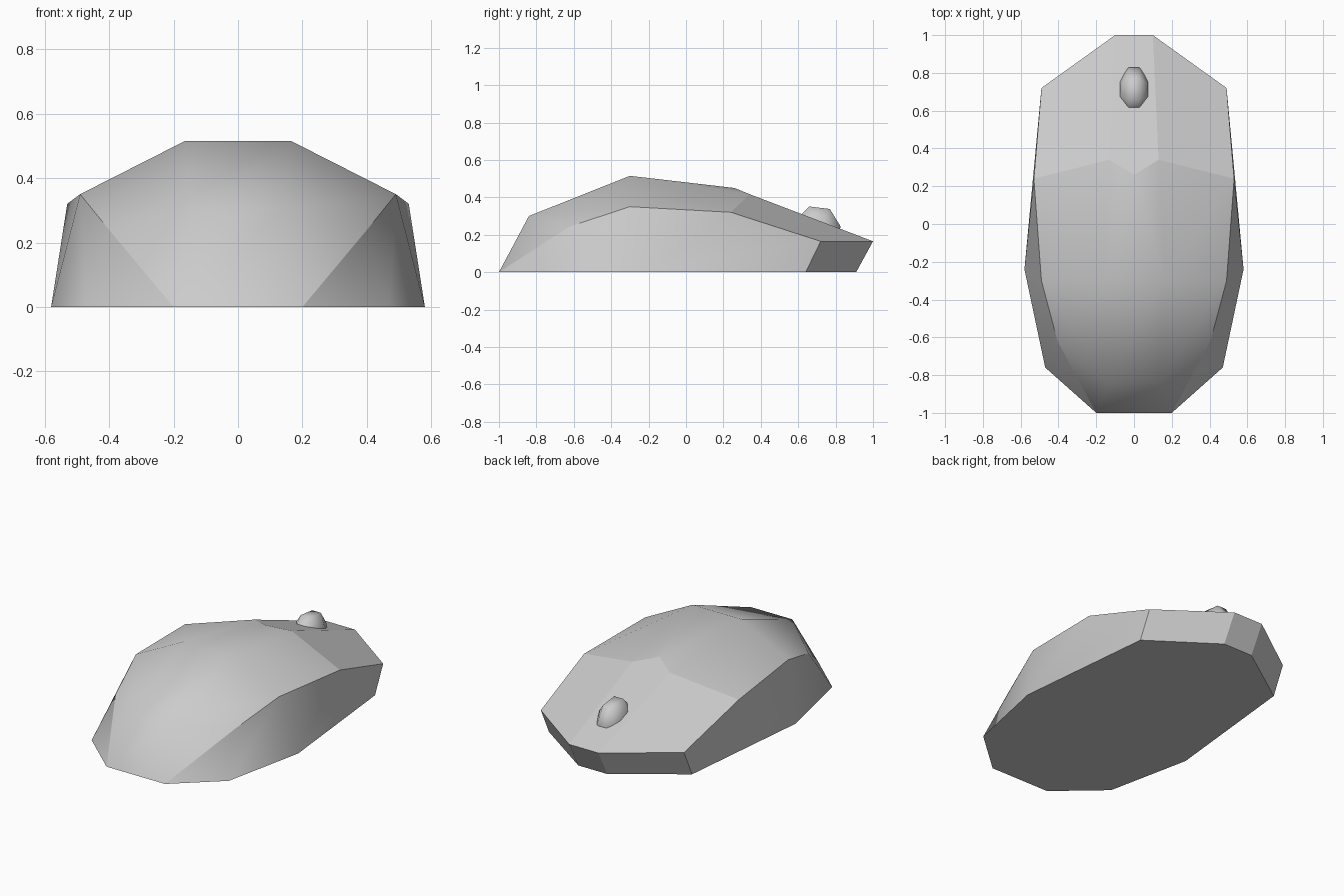
import bpy, bmesh, math
from mathutils import Vector

cube = bpy.data.objects.get("Cube")
if cube:
    bpy.data.objects.remove(cube)

GREY = (0.6, 0.6, 0.6, 1.0)
grey = bpy.data.materials.new("light_grey")
grey.use_nodes = True
grey.diffuse_color = GREY
grey.node_tree.nodes["Principled BSDF"].inputs["Base Color"].default_value = GREY

# Corner points of the left half; a leading "-" in a face means the mirrored point
POINTS = {
    # floor outline, heel to nose
    "heel": (0.20, -1.00, 0), "hip": (0.47, -0.76, 0), "waist": (0.58, -0.24, 0),
    "cheek": (0.49, 0.64, 0), "chin": (0.10, 0.91, 0),
    # ridge between top and side
    "ridge_back": (0.405, -0.62, 0.245), "ridge_mid": (0.49, -0.30, 0.35),
    "ridge_front": (0.53, 0.24, 0.32), "lip_side": (0.49, 0.72, 0.165),
    "lip": (0.10, 1.00, 0.165),
    # crown of the shell
    "crown_back": (0.14, -0.84, 0.30), "crown": (0.165, -0.30, 0.515),
    "button_rear": (0.13, 0.34, 0.417), "peak": (0, 0.26, 0.45),
}


def corner(name):
    x, y, z = POINTS[name.lstrip("-")]
    return Vector((-x if name.startswith("-") else x, y, z))


def flip(name):
    return name[1:] if name.startswith("-") else "-" + name


def finish(bm, name, smooth):
    for face in bm.faces:
        face.smooth = smooth
    mesh = bpy.data.meshes.new(name)
    bm.to_mesh(mesh)
    bm.free()
    mesh.materials.append(grey)
    obj = bpy.data.objects.new(name, mesh)
    bpy.context.collection.objects.link(obj)
    return obj


def panel(name, paired="", middle="", smooth=False):
    """Faces written as point names; paired faces are repeated on the other side."""
    faces = [f.split() for f in paired.split(",") if f.strip()]
    faces += [[flip(p) for p in f] for f in faces]
    faces += [f.split() for f in middle.split(",") if f.strip()]
    bm = bmesh.new()
    inside = Vector((0, 0, 0.15))
    for names in faces:
        face = bm.faces.new([bm.verts.new(corner(p)) for p in names])
        face.normal_update()
        if face.normal.dot(face.calc_center_median() - inside) < 0:
            face.normal_flip()
    bmesh.ops.remove_doubles(bm, verts=bm.verts, dist=0.0001)
    return finish(bm, name, smooth)


# Rounded palm shell
panel("palm_shell",
      paired="crown_back heel ridge_back, crown_back ridge_back ridge_mid crown,"
             "crown ridge_mid ridge_front button_rear, crown button_rear peak",
      middle="-heel heel crown_back -crown_back, -crown_back crown_back crown -crown,"
             "-crown crown peak",
      smooth=True)

# Curved side grips
panel("side_grips",
      paired="heel hip ridge_back, hip waist ridge_mid ridge_back,"
             "waist ridge_front ridge_mid, waist cheek lip_side ridge_front",
      smooth=True)

# Sloping buttons and the strip between them
panel("buttons", paired="ridge_front lip_side lip button_rear")
panel("centre_strip", middle="peak button_rear lip -lip -button_rear")

# Undercut nose walls and flat base
panel("nose_walls", paired="cheek chin lip lip_side", middle="chin -chin -lip lip")
panel("base", middle="heel hip waist cheek chin -chin -cheek -waist -hip -heel")

# Barrel-shaped scroll wheel with its axle across the body
SIDES = 7
bm = bmesh.new()
rings = []
for x, radius in ((-0.075, 0.065), (-0.03, 0.128), (0.03, 0.128), (0.075, 0.065)):
    ring = []
    for i in range(SIDES):
        a = math.radians(6) + math.tau * i / SIDES
        ring.append(bm.verts.new((x, 0.70 + radius * math.cos(a), 0.23 + radius * math.sin(a))))
    rings.append(ring)
for a, b in zip(rings, rings[1:]):
    for i in range(SIDES):
        j = (i + 1) % SIDES
        bm.faces.new((a[i], a[j], b[j], b[i]))
bm.faces.new(rings[0])
bm.faces.new(rings[-1])
bmesh.ops.recalc_face_normals(bm, faces=bm.faces)
finish(bm, "scroll_wheel", True)
